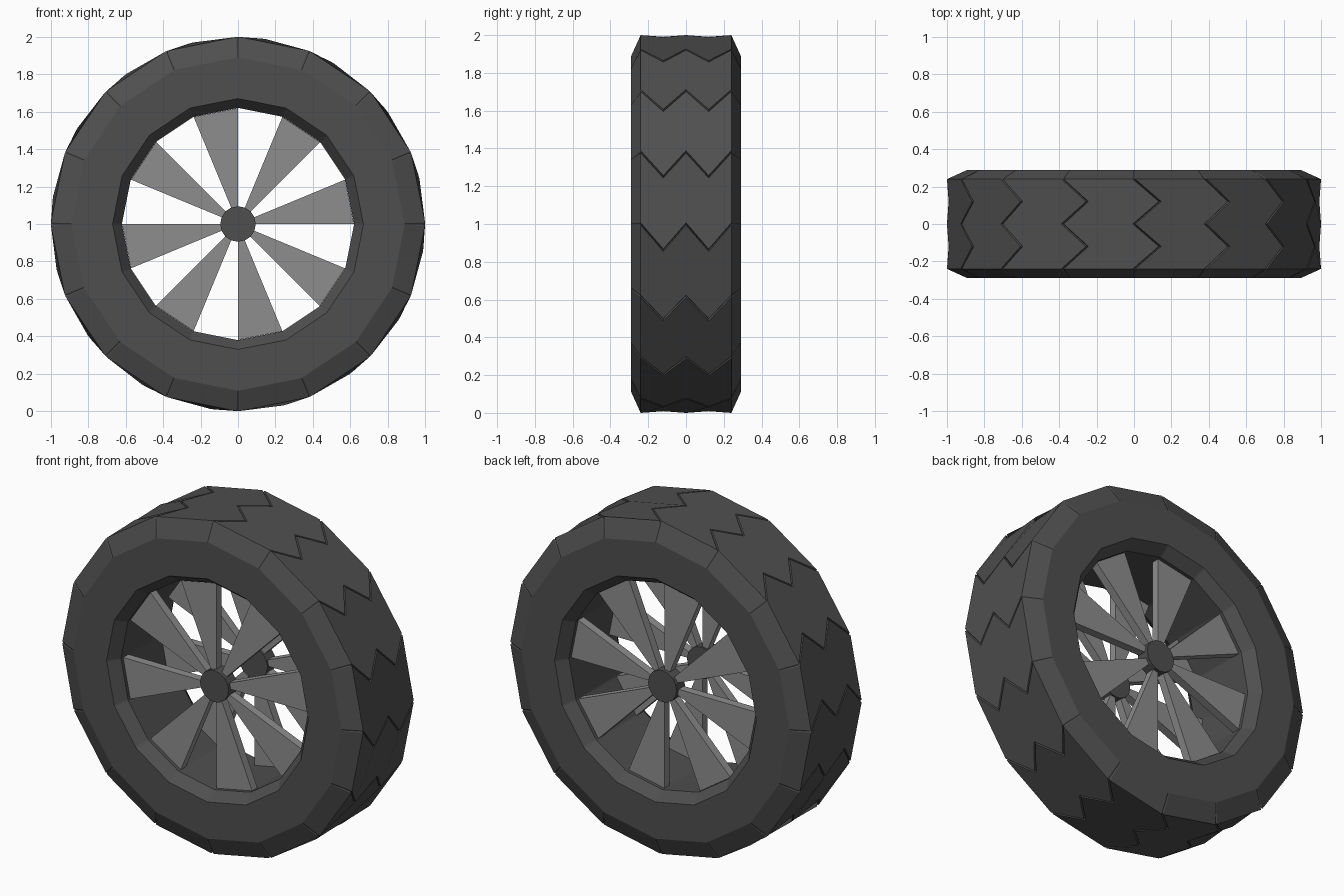
import bpy, bmesh, math

if "Cube" in bpy.data.objects:
    bpy.data.objects.remove(bpy.data.objects["Cube"])

N = 16                       # sides of the tyre
STEP = 2 * math.pi / N


def material(name, v):
    m = bpy.data.materials.new(name)
    m.diffuse_color = (v, v, v, 1)
    m.use_nodes = True
    m.node_tree.nodes["Principled BSDF"].inputs["Base Color"].default_value = m.diffuse_color
    return m


rubber = material("dark_rubber", 0.078)
metal = material("grey_metal", 0.27)


def finish(name, bm, mat):
    bmesh.ops.recalc_face_normals(bm, faces=bm.faces)
    me = bpy.data.meshes.new(name)
    bm.to_mesh(me)
    bm.free()
    me.materials.append(mat)
    ob = bpy.data.objects.new(name, me)
    bpy.context.collection.objects.link(ob)
    return ob


def point(r, a, y):
    return (r * math.cos(a), y, 1 + r * math.sin(a))


def prism(bm, outline, y0, y1):
    """Extrude a list of (radius, angle) points between two depths."""
    a = [bm.verts.new(point(r, t, y0)) for r, t in outline]
    b = [bm.verts.new(point(r, t, y1)) for r, t in outline]
    bm.faces.new(a)
    bm.faces.new(b[::-1])
    n = len(a)
    for i in range(n):
        j = (i + 1) % n
        bm.faces.new((a[i], a[j], b[j], b[i]))


# Tyre: closed ring profile (radius, depth, twist in degrees, groove depth)
profile = [
    (0.62, -0.225, 0, 0), (0.67, -0.29, 0, 0), (0.89, -0.29, 0, 0),
    (1.0, -0.24, 0, 0.012), (1.0, -0.12, -8, 0.012), (1.0, 0, 0, 0.012),
    (1.0, 0.12, -8, 0.012), (1.0, 0.24, 0, 0.012),
    (0.89, 0.29, 0, 0), (0.67, 0.29, 0, 0), (0.62, 0.225, 0, 0),
]
bm = bmesh.new()
rings = []
for r, y, twist, groove in profile:
    ring = []
    for k in range(N):
        a = k * STEP + math.radians(twist)
        for d, drop in ((-0.007, 0), (0, groove), (0.007, 0)):
            ring.append(bm.verts.new(point(r - drop, a + d, y)))
    rings.append(ring)
for i, ring in enumerate(rings):
    nxt = rings[(i + 1) % len(rings)]
    for k in range(len(ring)):
        j = (k + 1) % len(ring)
        bm.faces.new((ring[k], ring[j], nxt[j], nxt[k]))
finish("tyre", bm, rubber)

# Wedge spokes and hub caps on both sides of the wheel
for side, s in (("front", -1), ("back", 1)):
    bm = bmesh.new()
    for k in range(0, N, 2):
        a, b = k * STEP, (k + 1) * STEP
        prism(bm, [(0.06, a), (0.62, a), (0.62, b), (0.06, b)], s * 0.205, s * 0.155)
    finish(side + "_spokes", bm, metal)

    bm = bmesh.new()
    prism(bm, [(0.095, k * STEP) for k in range(N)], s * 0.225, s * 0.145)
    finish(side + "_hub_cap", bm, rubber)
